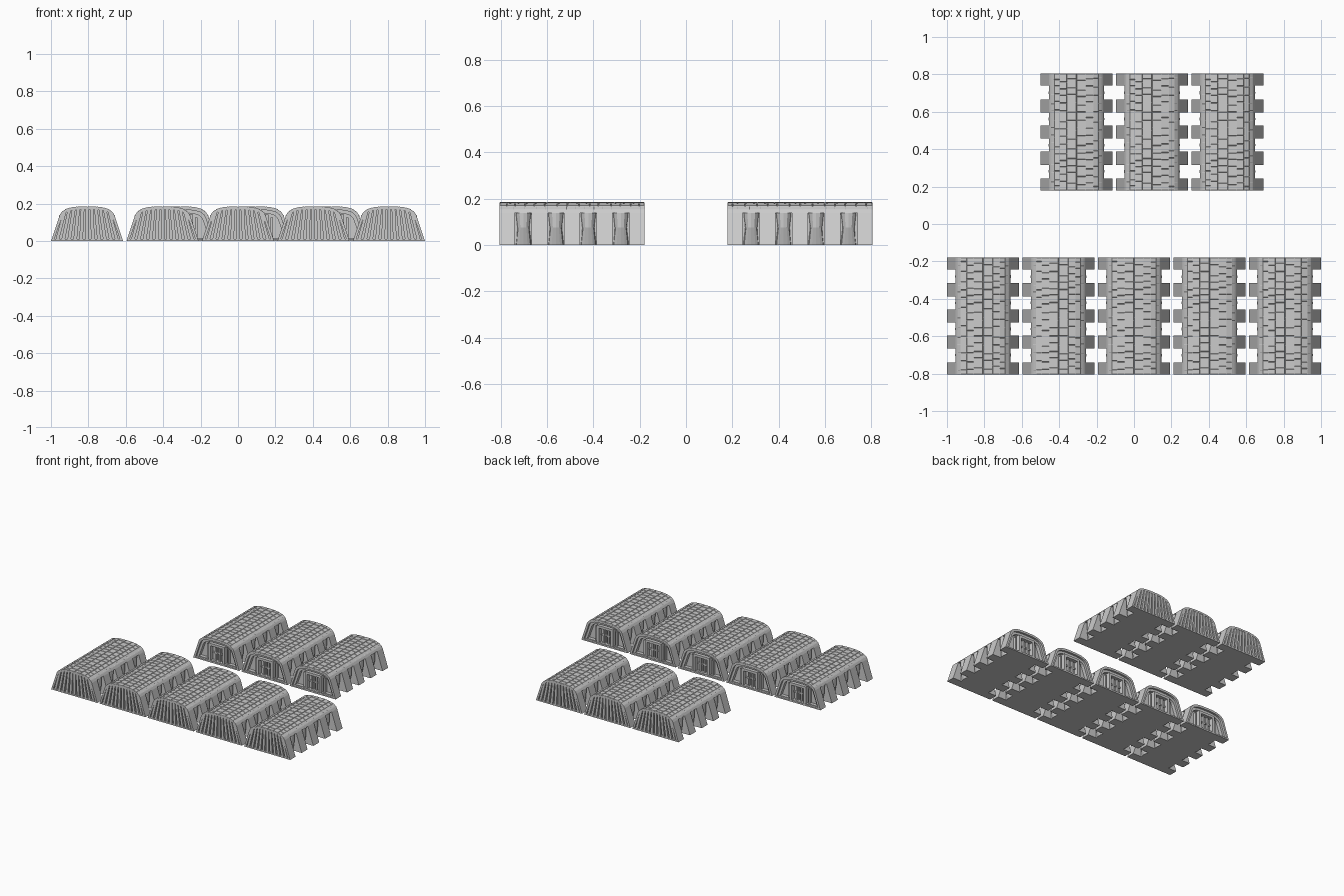
import bpy, bmesh, math, random
from mathutils import Vector, Matrix

random.seed(4)
if "Cube" in bpy.data.objects:
    bpy.data.objects.remove(bpy.data.objects["Cube"])

stone = bpy.data.materials.new("stone_grey")
stone.use_nodes = True
GREY = (0.6, 0.6, 0.6, 1)
stone.diffuse_color = GREY
stone.node_tree.nodes["Principled BSDF"].inputs["Base Color"].default_value = GREY

# Hut cross-section
HALF = 0.3135
ROOF = [(.147, .137), (.138, .152), (.12, .166), (.09, .176), (.05, .181), (0, .182)]
ARCH = ROOF + [(-x, z) for x, z in reversed(ROOF[:-1])]
FULL = [(.1925, 0)] + ARCH + [(-.1925, 0)]
CORE = [(.122, 0), (.122, .137)] + ARCH + [(-.122, .137), (-.122, 0)]


def scaled(pts, s, base):
    return [(x * s, base + z * (s - base * 4)) for x, z in pts]


def prism(bm, pts, y0, y1):
    a = [bm.verts.new((x, y0, z)) for x, z in pts]
    b = [bm.verts.new((x, y1, z)) for x, z in pts]
    bm.faces.new(a)
    bm.faces.new(b[::-1])
    for i in range(len(pts)):
        j = (i + 1) % len(pts)
        bm.faces.new((a[j], a[i], b[i], b[j]))


def ring(bm, outer, inner, y0, y1):
    loops = [[bm.verts.new((x, y, z)) for x, z in p]
             for p, y in ((outer, y0), (outer, y1), (inner, y1), (inner, y0))]
    for k in range(4):
        a, b = loops[k], loops[(k + 1) % 4]
        for i in range(len(outer)):
            j = (i + 1) % len(outer)
            bm.faces.new((a[i], a[j], b[j], b[i]))


def box(bm, x0, x1, y0, y1, z0, z1):
    prism(bm, [(x0, z0), (x1, z0), (x1, z1), (x0, z1)], y0, y1)


def rect(w, z0, z1):
    return [(w, z0), (w, z1), (-w, z1), (-w, z0)]


def loft(bm, low, high):
    a = [bm.verts.new(p) for p in low]
    b = [bm.verts.new(p) for p in high]
    bm.faces.new(a)
    bm.faces.new(b[::-1])
    for i in range(len(a)):
        j = (i + 1) % len(a)
        bm.faces.new((a[j], a[i], b[i], b[j]))


def vault(bm):
    prism(bm, CORE, -.26, .295)


def buttresses(bm):
    spans = [(-.272, -.2485), (.2485, .2995)]
    spans += [(c - .035, c + .035) for c in (-.14, 0, .14)]
    for y0, y1 in spans:
        prism(bm, FULL, y0, y1)


def niche_bays(bm):
    # Faceted bays tapering downward between the buttresses
    for side in (1, -1):
        for yc in (-.21, -.07, .07, .21):
            levels = []
            for z, out, w in ((0, .006, .035), (.075, .03, .026), (.137, .03, .033)):
                levels.append([(side * (.12 + out * math.sin(t)), yc + w * math.cos(t), z)
                               for t in [math.pi * i / 6 for i in range(7)]])
            loft(bm, levels[0], levels[1])
            loft(bm, levels[1], levels[2])


def roof_tiles(bm):
    # Staggered thin stones laid on each facet of the vault
    for (xa, za), (xb, zb) in zip(ARCH, ARCH[1:]):
        a, b = Vector((xa, 0, za)), Vector((xb, 0, zb))
        n = Vector((za - zb, 0, xa - xb)).normalized()
        if n.z < 0:
            n = -n
        along = (b - a).normalized()
        y = -HALF
        step = random.uniform(.02, .05)
        while y < HALF - .001:
            end = min(y + step, HALF)
            if HALF - end < .02:
                end = HALF
            rows = []
            for lift, gap in ((0, .001), (.003, .0025)):
                p, q = a + along * gap + n * lift, b - along * gap + n * lift
                rows.append([(v.x, yy, v.z) for v, yy in
                             ((p, y + gap), (q, y + gap), (q, end - gap), (p, end - gap))])
            loft(bm, rows[0], rows[1])
            y, step = end, random.uniform(.035, .055)


def roof_height(x):
    x = abs(x)
    for (xa, za), (xb, zb) in zip(ROOF, ROOF[1:]):
        if xb <= x <= xa:
            return zb + (za - zb) * (x - xb) / (xa - xb)
    return ROOF[0][1]


def ribbed_end(bm):
    # Rim and fanned upright ribs
    ring(bm, FULL, scaled(FULL, .91, .01), .299, HALF)
    for i in range(-5, 6):
        u = i / 5
        xb, xt, w = u * .16, u * .118, .0095
        zl, zr = roof_height(xt - w) - .006, roof_height(xt + w) - .006
        prism(bm, [(xb - w, .004), (xb + w, .004), (xt + w, zr), (xt - w, zl)], .299, HALF - .001)


def door_end(bm):
    # Deep rim with a stepped inner rim
    ring(bm, FULL, scaled(FULL, .9, .01), -HALF, -.27)
    ring(bm, scaled(FULL, .92, .01), scaled(FULL, .8, .015), -.298, -.27)


def door_frame(bm):
    ring(bm, rect(.068, .004, .142), rect(.05, .014, .124), -.31, -.27)
    box(bm, -.08, .08, -.312, -.27, .002, .014)
    for s in (1, -1):
        box(bm, s * .078, s * .09, -.292, -.27, .014, .125)


def door_leaves(bm):
    for s in (1, -1):
        box(bm, s * .003, s * .047, -.282, -.27, .014, .122)
        box(bm, s * .012, s * .024, -.295, -.28, .016, .12)
    box(bm, -.046, .046, -.291, -.28, .066, .076)


PARTS = {"vault": vault, "buttresses": buttresses, "niche_bays": niche_bays,
         "roof_tiles": roof_tiles, "ribbed_end": ribbed_end, "door_end": door_end,
         "door_frame": door_frame, "door_leaves": door_leaves}
meshes = {}
for name, build in PARTS.items():
    bm = bmesh.new()
    build(bm)
    bmesh.ops.recalc_face_normals(bm, faces=bm.faces)
    meshes[name] = bpy.data.meshes.new(name)
    bm.to_mesh(meshes[name])
    bm.free()
    meshes[name].materials.append(stone)

# Front row of five and back row of three, door ends facing each other
PITCH = .4035
places = [(PITCH * i, -.4915, math.pi) for i in range(-2, 3)]
places += [(.096 + PITCH * i, .4915, 0) for i in range(-1, 2)]
for k, (x, y, turn) in enumerate(places, 1):
    for name, mesh in meshes.items():
        ob = bpy.data.objects.new(f"hut_{k}_{name}", mesh)
        ob.matrix_world = Matrix.Translation((x, y, 0)) @ Matrix.Rotation(turn, 4, "Z")
        bpy.context.collection.objects.link(ob)
